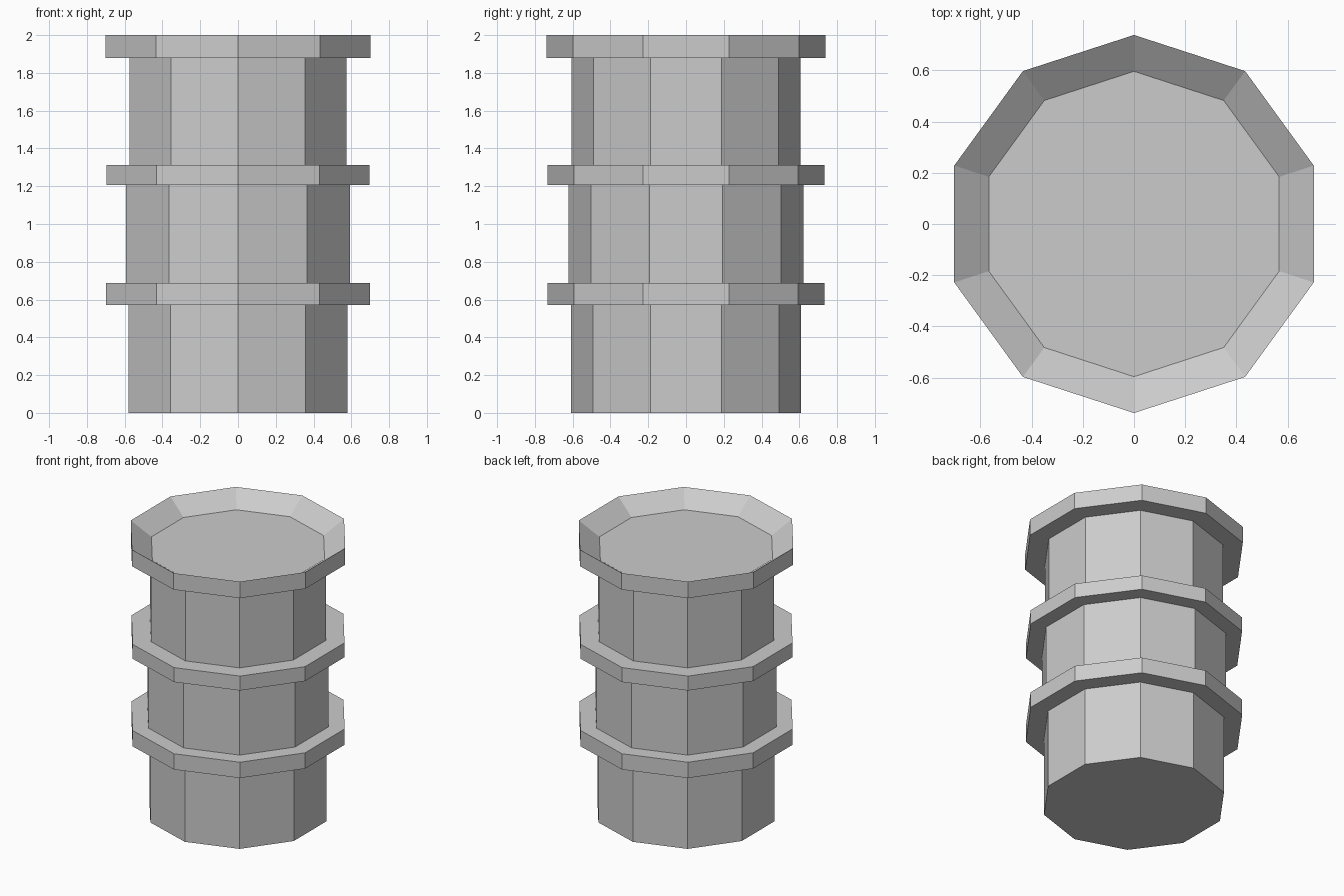
import bpy, bmesh, math

if "Cube" in bpy.data.objects:
    bpy.data.objects.remove(bpy.data.objects["Cube"])

SIDES = 10


def lathe(name, profile):
    """Revolve a (radius, z) profile into a flat-sided solid, capped at both ends."""
    bm = bmesh.new()
    loops = []
    for r, z in profile:
        angles = [math.radians(90) + 2 * math.pi * i / SIDES for i in range(SIDES)]
        loops.append([bm.verts.new((r * math.cos(a), r * math.sin(a), z)) for a in angles])
    for lo, hi in zip(loops, loops[1:]):
        for i in range(SIDES):
            j = (i + 1) % SIDES
            bm.faces.new((lo[i], lo[j], hi[j], hi[i]))
    bm.faces.new(loops[0][::-1])
    bm.faces.new(loops[-1])
    bmesh.ops.recalc_face_normals(bm, faces=bm.faces)
    mesh = bpy.data.meshes.new(name)
    bm.to_mesh(mesh)
    bm.free()
    obj = bpy.data.objects.new(name, mesh)
    bpy.context.collection.objects.link(obj)
    return obj


# Ten-sided barrel: three drum sections, two hoops, and a rim with a recessed lid
lathe("barrel", [
    (0.61, 0.0), (0.61, 0.572),        # lower drum
    (0.734, 0.572), (0.734, 0.687),    # lower hoop
    (0.623, 0.687), (0.623, 1.207),    # middle drum
    (0.733, 1.207), (0.733, 1.312),    # upper hoop
    (0.605, 1.312), (0.605, 1.88),     # upper drum
    (0.738, 1.88), (0.738, 2.0),       # top rim
    (0.596, 1.90),                     # sloped edge down to the lid
])
